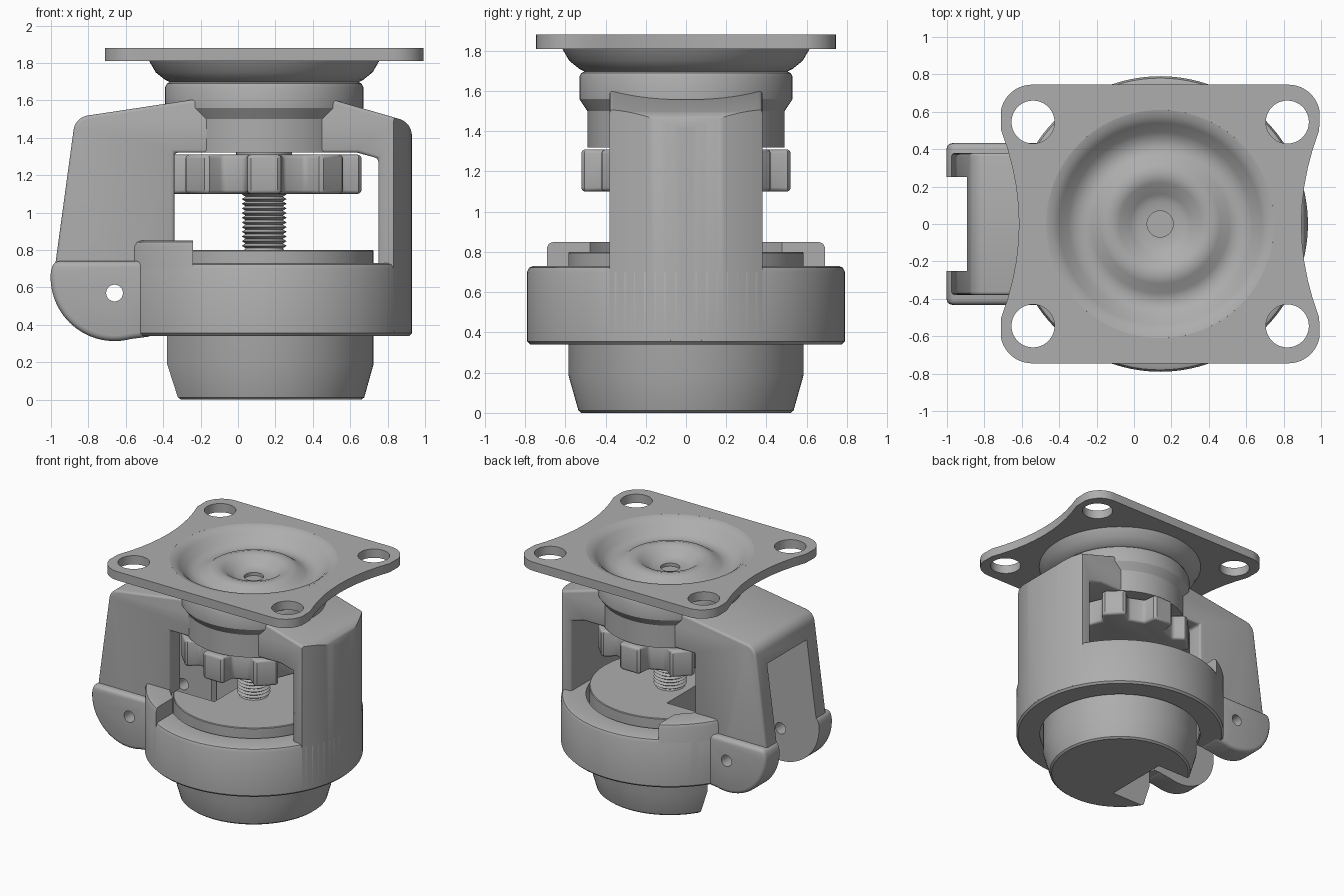
import bpy, bmesh, math
from mathutils import Vector

if "Cube" in bpy.data.objects:
    bpy.data.objects.remove(bpy.data.objects["Cube"], do_unlink=True)

AXIS = 0.14  # x of the vertical centre line

steel = bpy.data.materials.new("satin_grey")
steel.use_nodes = True
GREY = (0.42, 0.42, 0.42, 1)
steel.diffuse_color = GREY
steel.node_tree.nodes["Principled BSDF"].inputs["Base Color"].default_value = GREY


def add(name, bm):
    bmesh.ops.recalc_face_normals(bm, faces=bm.faces)
    mesh = bpy.data.meshes.new(name)
    bm.to_mesh(mesh)
    bm.free()
    mesh.materials.append(steel)
    obj = bpy.data.objects.new(name, mesh)
    bpy.context.collection.objects.link(obj)
    return obj


def lathe(name, profile, steps=80, x=AXIS):
    """Revolve a closed (radius, z) loop around the centre line."""
    bm = bmesh.new()
    vs = [bm.verts.new((x + r, 0, z)) for r, z in profile]
    es = [bm.edges.new((vs[i - 1], vs[i])) for i in range(len(vs))]
    bmesh.ops.spin(bm, geom=vs + es, cent=(x, 0, 0), axis=(0, 0, 1),
                   angle=math.tau, steps=steps)
    bmesh.ops.remove_doubles(bm, verts=bm.verts, dist=0.0002)
    return add(name, bm)


def prism(name, points, low, high, axis="z"):
    """Extrude an outline along z, or an (x, z) outline along y."""
    bm = bmesh.new()
    place = (lambda a, b: (a, b, low)) if axis == "z" else (lambda a, b: (a, low, b))
    face = bm.faces.new([bm.verts.new(place(a, b)) for a, b in points])
    ext = bmesh.ops.extrude_face_region(bm, geom=[face])["geom"]
    d = high - low
    move = Vector((0, 0, d)) if axis == "z" else Vector((0, d, 0))
    bmesh.ops.translate(bm, vec=move, verts=[v for v in ext if isinstance(v, bmesh.types.BMVert)])
    return add(name, bm)


def box(x0, x1, y0, y1, z0, z1):
    return prism("cutter", [(x0, y0), (x1, y0), (x1, y1), (x0, y1)], z0, z1)


def arc(cx, cy, r, a0, a1, n=10):
    angles = [math.radians(a0 + (a1 - a0) * i / n) for i in range(n + 1)]
    return [(cx + r * math.cos(a), cy + r * math.sin(a)) for a in angles]


def apply(obj, mod):
    bpy.context.view_layer.objects.active = obj
    bpy.ops.object.modifier_apply(modifier=mod.name)


def cut(obj, cutter, mode="DIFFERENCE"):
    mod = obj.modifiers.new("cut", "BOOLEAN")
    mod.operation, mod.solver, mod.object = mode, "EXACT", cutter
    apply(obj, mod)
    bpy.data.objects.remove(cutter, do_unlink=True)


def bevel(obj, width, angle=50):
    mod = obj.modifiers.new("bevel", "BEVEL")
    mod.width, mod.segments, mod.limit_method = width, 3, "ANGLE"
    mod.angle_limit = math.radians(angle)
    apply(obj, mod)


def cylinder(r, z0, z1):
    return lathe("cutter", [(0, z0), (r, z0), (r, z1), (0, z1)])


def clear_middle(obj):
    """Open the wheel channel, pad bore and axle hole."""
    cut(obj, box(-1.3, -0.1, -0.25, 0.25, 0.1, 1.34))
    cut(obj, cylinder(0.605, 0.1, 0.81))
    cut(obj, prism("cutter", arc(-0.66, 0.57, 0.045, 0, 345, 23), -1, 1, "y"))


# Arch: both legs and the bridge, trimmed to the round column footprint
arch = prism("arch_frame", [
    (-0.2, 1.61), *arc(-0.79, 1.43, 0.09, 100, 172, 6), (-0.98, 0.7), (-0.9, 0.45),
    (-0.5, 0.36), (-0.34, 0.36), (-0.34, 1.32), (0.64, 1.32), (0.75, 1.29), (0.75, 0.36),
    (0.94, 0.36), *arc(0.835, 1.41, 0.095, 0, 70, 6), (0.52, 1.6)], -0.38, 0.38, "y")
bevel(arch, 0.018)
foot = math.degrees(math.asin(0.45 / 0.79))
cut(arch, prism("cutter", [(-1.2, 0.45), (-1.2, -0.45)] + arc(AXIS, 0, 0.79, -foot, foot, 30),
                0, 2), "INTERSECT")
clear_middle(arch)

# Thicker rounded lugs that carry the axle
lugs = prism("axle_lugs", arc(-0.66, 0.655, 0.342, 175, 285, 24)
             + [(-0.45, 0.34), (-0.45, 0.74), (-0.985, 0.74)], -0.432, 0.432, "y")
bevel(lugs, 0.03)
clear_middle(lugs)


def ring_profile(top):
    return [(0.61, 0.34), (0.775, 0.34), (0.79, 0.355), (0.79, top - 0.03),
            (0.78, top - 0.008), (0.76, top), (0.61, top)]


# Lower ring and its raised shoulders next to the channel
ring = lathe("lower_ring", ring_profile(0.73), 96)
clear_middle(ring)
shoulders = lathe("ring_shoulders", ring_profile(0.85), 96)
cut(shoulders, box(-0.24, 1.2, -1, 1, 0, 1))
cut(shoulders, box(-1.3, -0.1, -0.25, 0.25, 0.1, 1.34))

# Upper hub with its narrower collar
lathe("upper_hub", [(0, 1.32), (0.49, 1.32), (0.49, 1.5), (0.51, 1.53), (0.53, 1.56),
                    (0.53, 1.67), (0.52, 1.69), (0.5, 1.7), (0, 1.7)])

# Foot pad with a slot for the wheel
pad = lathe("foot_pad", [(0, 0), (0.52, 0), (0.535, 0.012), (0.585, 0.19), (0.585, 0.795),
                         (0.58, 0.8), (0, 0.8)])
cut(pad, box(-1, -0.02, -0.27, 0.27, -0.1, 1))

# Threaded stem
thread = [(0, 0.78), (0.12, 0.78)]
for i in range(20):
    z = 0.81 + i * 0.025
    thread += [(0.1, z), (0.12, z + 0.0125)]
lathe("threaded_stem", thread + [(0.15, 1.31), (0.15, 1.34), (0, 1.34)], 40)

# Adjusting knob with eight lobes
outline = []
for k in range(8):
    a = math.tau * k / 8
    for r, w in ((0.41, -0.1), (0.505, -0.09), (0.52, -0.07), (0.52, 0.07), (0.505, 0.09), (0.41, 0.1)):
        outline.append((AXIS + r * math.cos(a) - w * math.sin(a),
                        r * math.sin(a) + w * math.cos(a)))
knob = prism("adjusting_knob", outline, 1.1, 1.31)
bevel(knob, 0.02, 60)

# Mounting plate: rounded corners, bowed-in ends, four bolt holes
half = [(0.6, 0.745)] + arc(0.685, 0.575, 0.17, 90, 10, 10)
half += [(0.755 + 0.095 * (y / 0.5) ** 2, y) for y in [0.5 - i * 0.1 for i in range(6)]]
right = half + [(x, -y) for x, y in half[-2::-1]]
plate = prism("mounting_plate", [(AXIS + x, y) for x, y in right]
              + [(AXIS - x, y) for x, y in reversed(right)], 1.81, 1.88)
cut(plate, cylinder(0.61, 1.7, 2))
for sx in (-1, 1):
    for sy in (-1, 1):
        cut(plate, prism("cutter", arc(AXIS + sx * 0.68, sy * 0.545, 0.115, 0, 350, 35), 1.7, 2))

# Pressed dish in the middle of the plate
dish = [(0.61, 1.88), (0.575, 1.872), (0.54, 1.845), (0.49, 1.79), (0.45, 1.768), (0.41, 1.762),
        (0.37, 1.772), (0.32, 1.808), (0.27, 1.822), (0.22, 1.808), (0.16, 1.76), (0.12, 1.743),
        (0.07, 1.74), (0.07, 1.715), (0, 1.715), (0, 1.69), (0.49, 1.69), (0.53, 1.71),
        (0.58, 1.75), (0.615, 1.81)]
lathe("pressed_dish", dish, 96)

# Smooth the curved faces, keep hard edges
bpy.ops.object.select_all(action="DESELECT")
for obj in bpy.context.collection.objects:
    if obj.type == "MESH" and obj.data.materials and obj.data.materials[0] == steel:
        obj.select_set(True)
        bpy.context.view_layer.objects.active = obj
bpy.ops.object.shade_smooth_by_angle(angle=math.radians(32))
